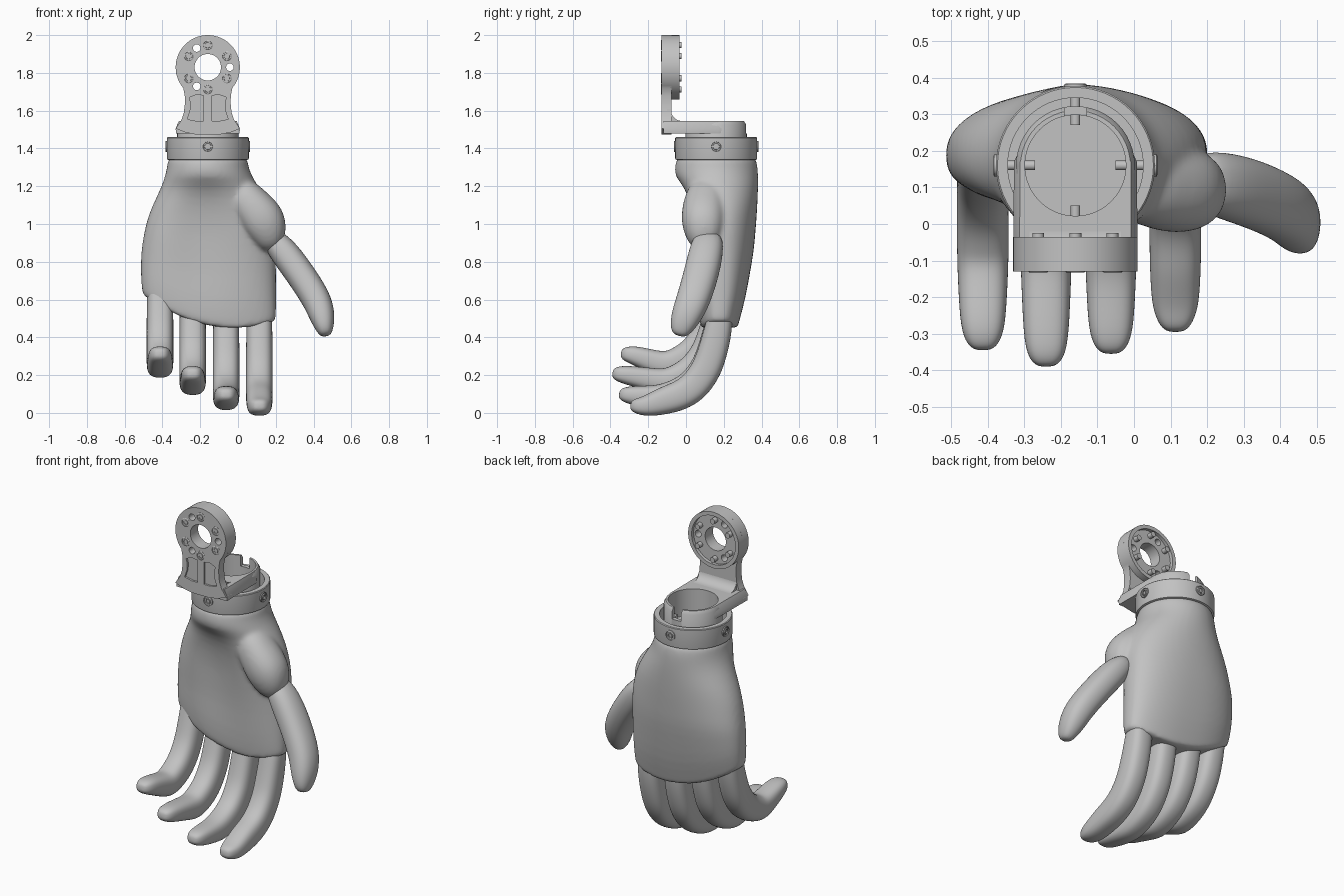
import bpy, bmesh, math
from mathutils import Vector

old = bpy.data.objects.get("Cube")
if old:
    bpy.data.objects.remove(old, do_unlink=True)

grey = bpy.data.materials.new("satin grey")
grey.use_nodes = True
COLOUR = (0.54, 0.54, 0.54, 1)
grey.diffuse_color = COLOUR
grey.node_tree.nodes["Principled BSDF"].inputs["Base Color"].default_value = COLOUR

CX, CY = -0.16, 0.16      # wrist axis
HUB_Z = 1.83              # centre of the mounting disc


def activate(obj):
    bpy.ops.object.select_all(action='DESELECT')
    obj.select_set(True)
    bpy.context.view_layer.objects.active = obj


def shade(obj, angle=35):
    activate(obj)
    bpy.ops.object.shade_smooth_by_angle(angle=math.radians(angle))


def modify(obj, kind, **settings):
    """Add a modifier and apply it at once."""
    mod = obj.modifiers.new(kind.lower(), kind)
    for key, value in settings.items():
        setattr(mod, key, value)
    activate(obj)
    bpy.ops.object.modifier_apply(modifier=mod.name)


def combine(obj, tools, operation='DIFFERENCE'):
    for tool in tools:
        tool.hide_render = True
        modify(obj, 'BOOLEAN', operation=operation, solver='EXACT', object=tool)
        bpy.data.objects.remove(tool, do_unlink=True)
    shade(obj)


def loft(name, rings, subsurf=0, angle=35):
    """Skin a list of equal-length rings and cap both ends."""
    bm = bmesh.new()
    loops = [[bm.verts.new(p) for p in ring] for ring in rings]
    n = len(loops[0])
    for a, b in zip(loops, loops[1:]):
        for i in range(n):
            j = (i + 1) % n
            bm.faces.new((a[i], a[j], b[j], b[i]))
    bm.faces.new(loops[0])
    bm.faces.new(loops[-1])
    bmesh.ops.recalc_face_normals(bm, faces=bm.faces)
    mesh = bpy.data.meshes.new(name)
    bm.to_mesh(mesh)
    bm.free()
    mesh.materials.append(grey)
    obj = bpy.data.objects.new(name, mesh)
    bpy.context.scene.collection.objects.link(obj)
    if subsurf:
        modify(obj, 'SUBSURF', levels=subsurf)
    shade(obj, angle)
    return obj


def lathe(name, centre, axis, profile, n=32):
    """Rings of (radius, height) about an axis."""
    axis = Vector(axis).normalized()
    u = axis.orthogonal().normalized()
    v = axis.cross(u)
    turns = [2 * math.pi * i / n for i in range(n)]
    return loft(name, [[Vector(centre) + axis * h + (u * math.cos(t) + v * math.sin(t)) * r
                        for t in turns] for r, h in profile])


def prism(name, points, axis, lo, hi):
    """Extrude a 2D outline along x, y or z."""
    place = {'x': lambda p, d: (d, p[0], p[1]),
             'y': lambda p, d: (p[0], d, p[1]),
             'z': lambda p, d: (p[0], p[1], d)}[axis]
    return loft(name, [[place(p, d) for p in points] for d in (lo, hi)])


def oval(n, power):
    """Unit superellipse."""
    turns = [2 * math.pi * i / n for i in range(n)]
    bend = lambda v: math.copysign(abs(v) ** (2 / power), v)
    return [(bend(math.cos(t)), bend(math.sin(t))) for t in turns]


def limb(name, path, side, power=2.6):
    """Sweep a soft square section along (x, y, z, side radius, depth radius)."""
    pts = [Vector(p[:3]) for p in path]
    rings = []
    for i, p in enumerate(path):
        t = (pts[min(i + 1, len(pts) - 1)] - pts[max(i - 1, 0)]).normalized()
        s = Vector(side)
        s = (s - t * s.dot(t)).normalized()
        d = t.cross(s)
        rings.append([pts[i] + s * (a * p[3]) + d * (b * p[4]) for a, b in oval(16, power)])
    return loft(name, rings, 2, 60)


# Palm: height, lower-edge bow, left, right, front, back, hollow, squareness
sections = [
    (1.365, 0, -.367, .047, -.047, .367, 0, 2),
    (1.33, 0, -.372, .052, -.053, .373, 0, 2),
    (1.30, 0, -.376, .056, -.06, .38, 0, 2),
    (1.25, 0, -.387, .075, -.06, .382, 0, 2),
    (1.19, 0, -.408, .115, -.03, .382, .03, 2),
    (1.10, 0, -.453, .165, -.015, .378, .05, 2.1),
    (1.02, 0, -.483, .19, 0, .373, .05, 2.1),
    (.95, 0, -.498, .2, .01, .367, .05, 2.2),
    (.86, .1, -.51, .2, .025, .36, .04, 2.3),
    (.74, .4, -.515, .202, .04, .34, .03, 2.4),
    (.60, .7, -.515, .202, .055, .315, .01, 2.6),
    (.49, .95, -.51, .202, .07, .285, 0, 2.7),
    (.45, 1, -.505, .199, .078, .275, 0, 2.7),
]


def palm_ring(z, bow, x0, x1, y0, y1, hollow, power, scale=1):
    ring = []
    for a, b in oval(48, power):
        x = (x0 + x1) / 2 + a * scale * (x1 - x0) / 2
        y = (y0 + y1) / 2 + b * scale * (y1 - y0) / 2
        if b < 0:
            y += hollow * -b * math.exp(-((x + .2) / .2) ** 2)
        ring.append((x, y, z + bow * .75 * (x + .02) ** 2))
    return ring


palm_rings = [palm_ring(*s) for s in sections]
palm_rings += [palm_ring(*sections[-1], scale=k) for k in (.95, .6, .2)]
palm = loft("palm", palm_rings, 1, 60)

# Thumb mound, blended into the palm
mound = limb("thumb_mound", [
    (-.03, .12, 1.21, .1, .09), (.07, .1, 1.10, .12, .11), (.135, .09, 1.02, .12, .125),
    (.16, .095, .95, .105, .105), (.17, .1, .89, .075, .07), (.17, .11, .86, .03, .03)],
    (0, 1, 0), 2.2)
combine(palm, [mound], 'UNION')
modify(palm, 'REMESH', mode='VOXEL', voxel_size=.012)
modify(palm, 'SMOOTH', factor=.5, iterations=8)
shade(palm, 60)

# Fingers: centre x, lowest z, tip y, tip z
for name, x, low, tip_y, tip_z in (("index_finger", .113, -.008, -.295, .03),
                                   ("middle_finger", -.063, .008, -.355, .09),
                                   ("ring_finger", -.24, .085, -.39, .20),
                                   ("little_finger", -.413, .175, -.345, .305)):
    limb(name, [
        (x, .195, low + .58, .05, .04),
        (x, .185, low + .54, .068, .066),
        (x, .165, low + .42, .07, .077),
        (x, .135, low + .31, .072, .08),
        (x, .105, low + .23, .072, .082),
        (x, .04, low + .14, .072, .084),
        (x, -.04, low + .095, .072, .08),
        (x, -.11, low + .075, .071, .075),
        (x, -.18, (low + .055 + tip_z) / 2 + .005, .068, .063),
        (x, tip_y + .06, tip_z + .004, .062, .05),
        (x, tip_y + .015, tip_z + .008, .043, .035),
        (x, tip_y, tip_z + .01, .02, .016)], (1, 0, 0))

# Thumb
limb("thumb", [
    (.16, .125, .95, .07, .05), (.23, .11, .87, .092, .08),
    (.32, .085, .75, .095, .08), (.42, .04, .60, .092, .08),
    (.447, 0, .51, .082, .07), (.46, -.03, .44, .06, .046),
    (.465, -.038, .407, .03, .025)], (0, 1, 0), 2.3)

# Wrist collar with an open socket
lathe("wrist_collar", (CX, CY, 0), (0, 0, 1),
      [(.205, 1.338), (.216, 1.342), (.217, 1.346), (.217, 1.456), (.213, 1.46),
       (.185, 1.46), (.185, 1.37)], 64)

# Bracket cup and chamfered horizontal plate, bored out together
cup = lathe("bracket_cup", (CX, CY, 0), (0, 0, 1),
            [(.162, 1.36), (.162, 1.525), (.15, 1.545)], 48)
corners = [(-1, .17, -.12), (1, .17, -.12), (1, .168, .17), (1, .14, .23), (1, .08, .29),
           (-1, .08, .29), (-1, .14, .23), (-1, .168, .17)]
plate = loft("bracket_plate", [[(CX + s * w * k, y, z) for s, w, y in corners]
                               for z, k in ((1.478, .99), (1.505, 1), (1.545, .9))])
for part in (cup, plate):
    bore = lathe("bore", (CX, CY, 0), (0, 0, 1), [(.138, 1.385), (.138, 1.7)], 48)
    notch = prism("notch", [(CX - .03, .2), (CX + .03, .2), (CX + .03, .4), (CX - .03, .4)],
                  'z', 1.48, 1.7)
    combine(part, [bore, notch])

# Upright plate with a round head, flared neck and curved foot
arc = [(.17 * math.cos(math.radians(a)), .17 * math.sin(math.radians(a)))
       for a in range(90, -41, -5)]
half = arc + [(.122, -.15), (.121, -.19), (.126, -.24), (.14, -.28), (.16, -.31),
              (.17, -.325), (.12, -.345), (.06, -.357)]
outline = half + [(-x, z) for x, z in reversed(half[1:])]
upright = prism("bracket_upright", [(CX + x, HUB_Z + z) for x, z in outline], 'y', -.13, -.078)
boss = lathe("bracket_boss", (CX, 0, HUB_Z), (0, 1, 0), [(.17, -.085), (.17, -.035)], 64)


def hub_cutters():
    holes = [lathe("hub_hole", (CX, 0, HUB_Z), (0, 1, 0), [(.07, -.3), (.07, .1)], 40)]
    for deg in (0, 120, 240):
        a = math.radians(deg)
        holes.append(lathe("pin_hole", (CX + .117 * math.cos(a), 0, HUB_Z + .117 * math.sin(a)),
                           (0, 1, 0), [(.02, -.3), (.02, .1)], 20))
    return holes


pockets = [prism("pocket", [(CX + s * x, z) for x, z in (
    (.022, 1.545), (.06, 1.545), (.108, 1.555), (.093, 1.6), (.09, 1.64), (.098, 1.67),
    (.06, 1.685), (.022, 1.68))], 'y', -.2, -.118) for s in (1, -1)]
combine(upright, hub_cutters() + pockets)
combine(boss, hub_cutters() + [lathe("recess", (CX, 0, HUB_Z), (0, 1, 0),
                                     [(.147, -.055), (.147, .1)], 64)])

# Concave fillet between upright and plate
curve = [(-.02 - .06 * math.sin(t), 1.605 - .06 * math.cos(t))
         for t in (math.radians(d) for d in range(0, 91, 10))]
prism("bracket_fillet", [(-.1, 1.535), (-.02, 1.535)] + curve + [(-.1, 1.605)],
      'x', CX - .125, CX + .125)


def screw(name, centre, axis, head, stem, length):
    """Socket-head screw whose head faces along the axis."""
    lathe(name, centre, axis, [(stem, -length), (stem, -.012), (head, -.012), (head, .004),
                               (head * .85, .006), (head * .8, .001), (head * .6, .001),
                               (head * .55, .006), (head * .4, .006), (head * .4, -.006)], 24)


# Disc screws and collar screws
for i in range(6):
    a = math.radians(30 + 60 * i)
    screw("disc_screw", (CX + .117 * math.cos(a), -.127, HUB_Z + .117 * math.sin(a)),
          (0, -1, 0), .027, .016, .103)
for dx, dy in ((1, 0), (-1, 0), (0, 1), (0, -1)):
    screw("collar_screw", (CX + dx * .218, CY + dy * .218, 1.41), (dx, dy, 0), .03, .013, .108)
